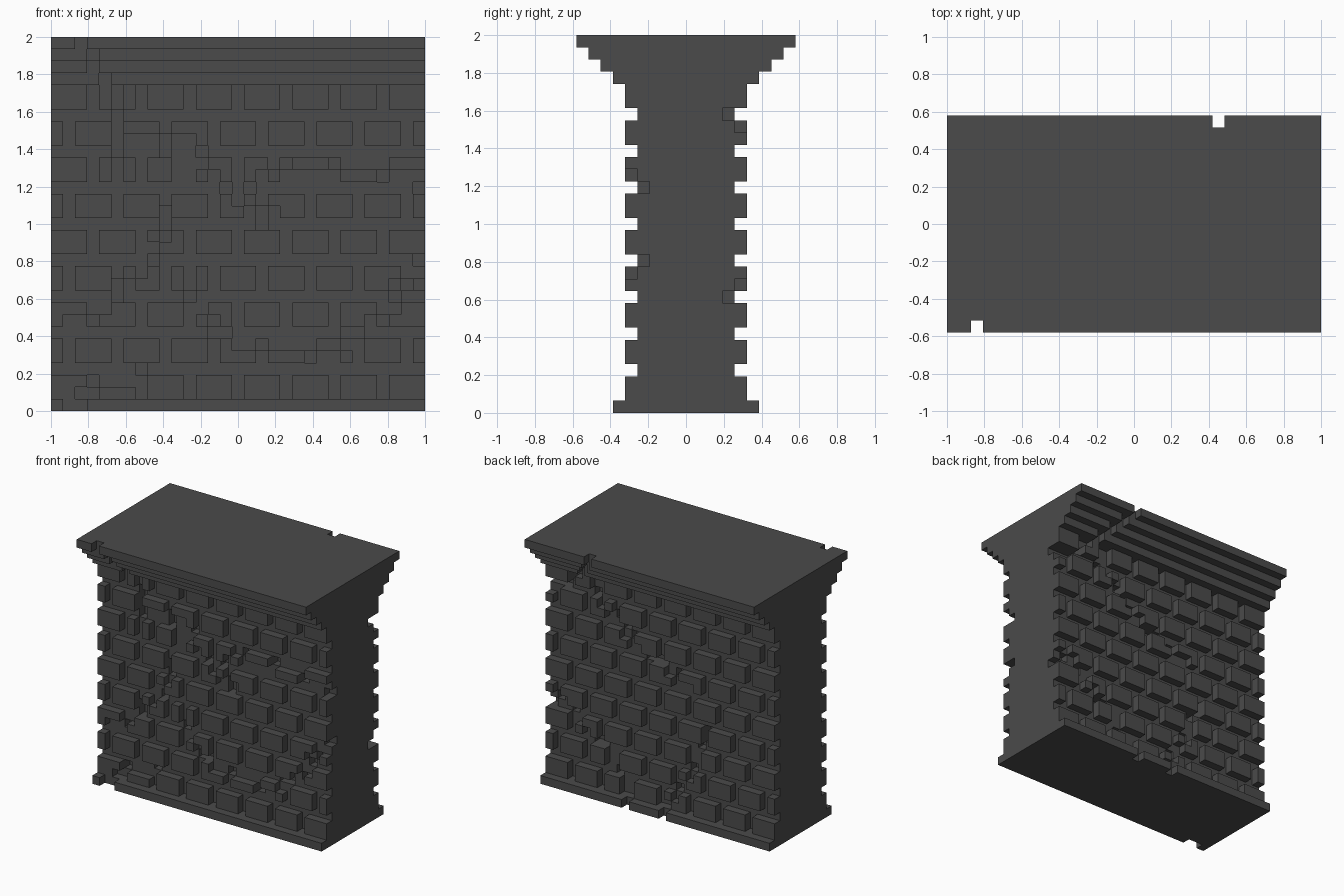
import bpy
import bmesh

cube = bpy.data.objects.get("Cube")
if cube:
    bpy.data.objects.remove(cube, do_unlink=True)

N = 31              # blocks along the width and the height
U = 2.0 / N         # size of one block

stone = bpy.data.materials.new("dark grey stone")
stone.use_nodes = True
GREY = (0.07, 0.07, 0.07, 1)
stone.diffuse_color = GREY
bsdf = stone.node_tree.nodes["Principled BSDF"]
bsdf.inputs["Base Color"].default_value = GREY
bsdf.inputs["Roughness"].default_value = 0.9


def add_box(bm, x0, x1, y0, y1, z0, z1):
    """Box given in block units; x counts from the wall's right end."""
    verts = bmesh.ops.create_cube(bm, size=1)["verts"]
    for v in verts:
        v.co.x = ((x1 if v.co.x > 0 else x0) - N / 2) * U
        v.co.y = (y1 if v.co.y > 0 else y0) * U
        v.co.z = (z1 if v.co.z > 0 else z0) * U


def finish(name, bm):
    mesh = bpy.data.meshes.new(name)
    bm.to_mesh(mesh)
    bm.free()
    mesh.materials.append(stone)
    obj = bpy.data.objects.new(name, mesh)
    bpy.context.collection.objects.link(obj)


def trace(points):
    """Blocks along a stepped path through (column, row) points."""
    cells = set(points[:1])
    for (xa, za), (xb, zb) in zip(points, points[1:]):
        n = max(abs(xb - xa), abs(zb - za), 1)
        for i in range(n + 1):
            cells.add((round(xa + (xb - xa) * i / n),
                       round(za + (zb - za) * i / n)))
    return cells


def add_skin(bm, side, x0, x1, z0, z1, depth, gaps):
    """One-block-thick layer on one side, left open where cells are in gaps."""
    y0, y1 = sorted((side * (depth - 1), side * depth))
    hit = [c for c in gaps if x0 <= c[0] < x1 and z0 <= c[1] < z1]
    if not hit:
        add_box(bm, x0, x1, y0, y1, z0, z1)
        return
    for z in range(z0, z1):
        start = x0
        for x in range(x0, x1 + 1):
            if x == x1 or (x, z) in gaps:
                if x > start:
                    add_box(bm, start, x, y0, y1, z, z + 1)
                start = x + 1


# Cracks, as paths of missing surface blocks
FRONT = [
    [(2, 30), (3, 29), (3, 28), (4, 27), (5, 26), (5, 19)],
    [(5, 22), (11, 22), (12, 21), (12, 20), (13, 19), (14, 18), (16, 16),
     (18, 16), (17, 15)],
    [(15, 17), (16, 18), (18, 20), (20, 19), (22, 19), (23, 20), (26, 20),
     (27, 19), (30, 19), (30, 18)],
    [(9, 22), (9, 21), (10, 20), (10, 19)],
    [(9, 16), (9, 14), (8, 12), (7, 11), (5, 10), (5, 9), (3, 7), (1, 7)],
    [(11, 11), (11, 9), (13, 7), (13, 6), (15, 5), (18, 5), (20, 5), (21, 4),
     (23, 4), (24, 6), (26, 7), (27, 7), (28, 8), (28, 10), (30, 11), (30, 12)],
    [(1, 0), (2, 0), (2, 1), (3, 2), (6, 2), (7, 3)],
]
BACK = [
    [(22, 30), (26, 26), (28, 24), (30, 24), (30, 23)],
    [(25, 27), (24, 25), (23, 23), (21, 22), (20, 20), (16, 18), (14, 17),
     (11, 16)],
    [(30, 10), (30, 9), (28, 10), (26, 8), (24, 6), (22, 5), (21, 3), (19, 0)],
    [(9, 11), (10, 8), (11, 5), (13, 3), (14, 0)],
]
cracks = {-1: set().union(*map(trace, FRONT)),
          1: set().union(*map(trace, BACK))}

# Brick layout: nine courses, every second one shifted by half a brick
bricks = []
for course in range(9):
    first = 0 if course % 2 == 0 else -2
    for x in range(first, N, 4):
        bricks.append((max(x, 0), min(x + 3, N), 1 + course * 3))
brick_cells = {(x, z) for x0, x1, z0 in bricks
               for x in range(x0, x1) for z in (z0, z0 + 1)}

# Bricks on both sides
for side, name in ((-1, "front_bricks"), (1, "back_bricks")):
    bm = bmesh.new()
    for x0, x1, z0 in bricks:
        add_skin(bm, side, x0, x1, z0, z0 + 2, 5, cracks[side])
    finish(name, bm)

# Mortar core, with pits where cracks run between bricks
bm = bmesh.new()
add_box(bm, 0, N, -3, 3, 1, 27)
for side in (-1, 1):
    add_skin(bm, side, 0, N, 1, 27, 4, cracks[side] - brick_cells)
finish("wall_core", bm)

# Base and stepped cornice: name, bottom row, half depth
BANDS = [("base", 0, 6), ("cornice_step_1", 27, 6), ("cornice_step_2", 28, 7),
         ("cornice_step_3", 29, 8), ("cornice_top", 30, 9)]
for name, z, depth in BANDS:
    bm = bmesh.new()
    add_box(bm, 0, N, 1 - depth, depth - 1, z, z + 1)
    for side in (-1, 1):
        add_skin(bm, side, 0, N, z, z + 1, depth, cracks[side])
    finish(name, bm)
